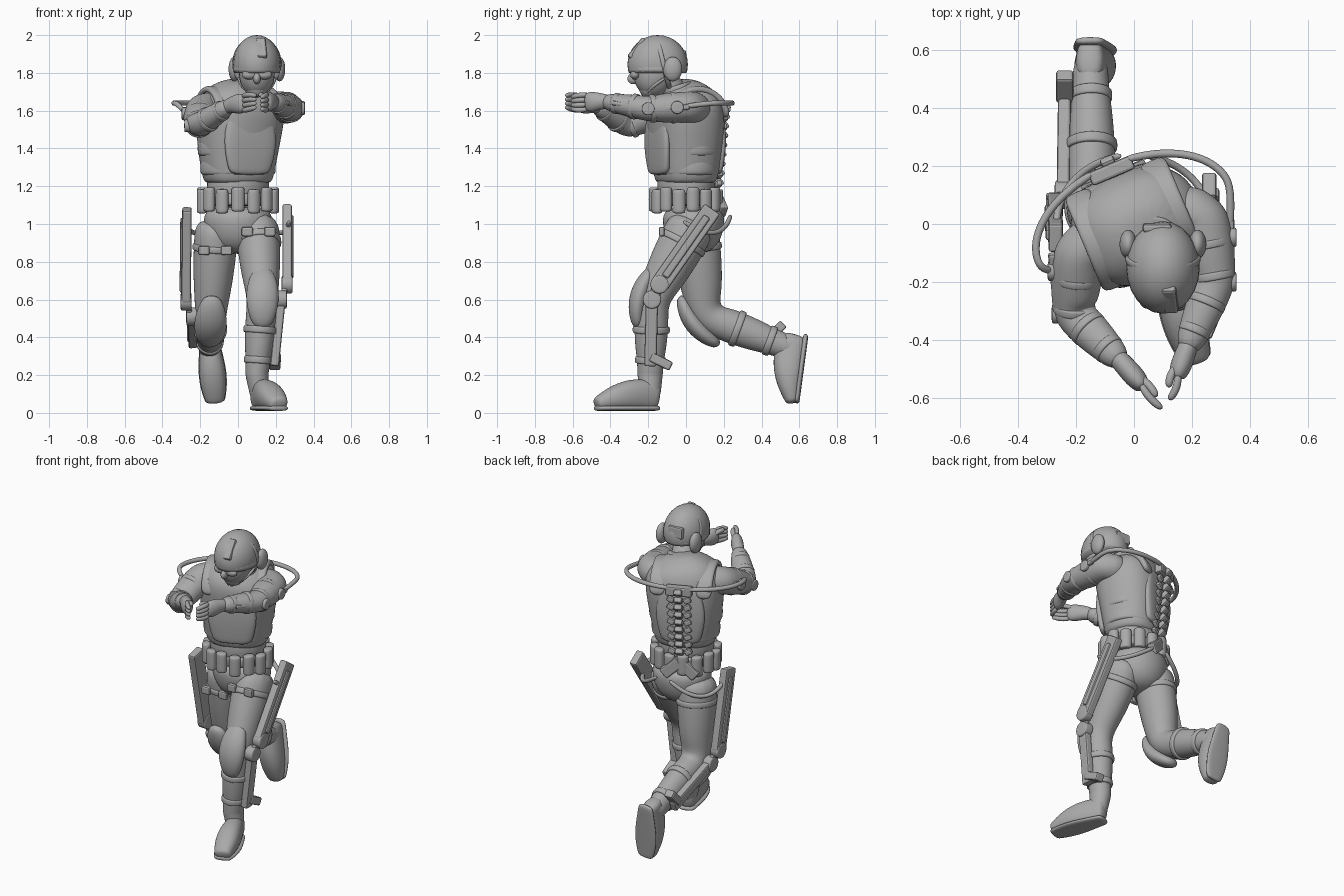
import bpy, bmesh, math
from mathutils import Vector, Matrix

start_cube = bpy.data.objects.get("Cube")
if start_cube:
    bpy.data.objects.remove(start_cube)

grey = bpy.data.materials.new("plain_grey")
grey.use_nodes = True
grey.diffuse_color = (.4, .4, .4, 1)
grey.node_tree.nodes["Principled BSDF"].inputs["Base Color"].default_value = grey.diffuse_color

RIGHTWARD, FRONTWARD, UPWARD = Vector((1, 0, 0)), Vector((0, -1, 0)), Vector((0, 0, 1))
YAW = Matrix.Rotation(.4, 3, "Z")
TORSO_SIDE = YAW @ RIGHTWARD


def finish(name, bm, smooth=True):
    """Turn a bmesh into a named, coloured object."""
    bmesh.ops.recalc_face_normals(bm, faces=bm.faces)
    mesh = bpy.data.meshes.new(name)
    bm.to_mesh(mesh)
    bm.free()
    mesh.materials.append(grey)
    for face in mesh.polygons:
        face.use_smooth = smooth
    obj = bpy.data.objects.new(name, mesh)
    bpy.context.collection.objects.link(obj)
    return obj


def frame(direction, side):
    """Axes across, outward and along a direction."""
    along = direction.normalized()
    across = (side - along * side.dot(along)).normalized()
    return across, along.cross(across), along


def loft(name, rings, side=RIGHTWARD, sides=12, power=1):
    """Smooth skin through rings of centre, half width and half depth."""
    bm = bmesh.new()
    loops = []
    for i, (centre, width, depth) in enumerate(rings):
        path = rings[min(i + 1, len(rings) - 1)][0] - rings[max(i - 1, 0)][0]
        across, outward, along = frame(path, side)
        loop = []
        for k in range(sides):
            turn = math.tau * k / sides
            c, s = (math.copysign(abs(v) ** power, v) for v in (math.cos(turn), math.sin(turn)))
            loop.append(bm.verts.new(centre + across * c * width + outward * s * depth))
        loops.append(loop)
    for low, high in zip(loops, loops[1:]):
        for k in range(sides):
            following = (k + 1) % sides
            bm.faces.new((low[k], low[following], high[following], high[k]))
    bm.faces.new(loops[0])
    bm.faces.new(loops[-1])
    finish(name, bm).modifiers.new("smooth", "SUBSURF").levels = 2


def tube(name, points, radius, side=UPWARD):
    loft(name, [(point, radius, radius) for point in points], side, sides=8)


def limb(name, joints, radii, side, bulge):
    """Limb tapering from joint to joint, with swelling muscles between."""
    rings = []
    for start, end, first, last in zip(joints, joints[1:], radii, radii[1:]):
        for step in range(4):
            t = step / 4
            radius = first + (last - first) * t + bulge * math.sin(math.pi * t)
            rings.append((start.lerp(end, t), radius, radius * 1.1))
    rings.append((joints[-1], radii[-1], radii[-1]))
    loft(name, rings, side)


def cuff(name, centre, axis, width, depth, half, side=RIGHTWARD):
    """Short band around a limb or trunk."""
    axis = axis.normalized() * half
    steps = ((-1, .93), (-.8, 1), (.8, 1), (1, .93))
    loft(name, [(centre + axis * t, width * g, depth * g) for t, g in steps], side, sides=16)


def beam(name, start, end, width, depth, side=RIGHTWARD):
    """Bevelled bar from start to end."""
    across, outward, along = frame(end - start, side)
    basis = Matrix((across * width, outward * depth, end - start)).transposed().to_4x4()
    bm = bmesh.new()
    bmesh.ops.create_cube(bm, size=1, matrix=Matrix.Translation((start + end) / 2) @ basis)
    bmesh.ops.bevel(bm, geom=bm.edges[:], offset=.01, segments=2, profile=.5, affect="EDGES")
    finish(name, bm, smooth=False)


def blob(name, centre, radii, floor=None):
    """Ellipsoid, optionally trimmed under a level."""
    bm = bmesh.new()
    shape = Matrix.Translation(centre) @ Matrix.Diagonal((*radii, 1))
    bmesh.ops.create_uvsphere(bm, u_segments=24, v_segments=16, radius=1, matrix=shape)
    if floor:
        bmesh.ops.bisect_plane(bm, geom=bm.verts[:] + bm.edges[:] + bm.faces[:],
                               plane_co=floor, plane_no=UPWARD, clear_inner=True)
        bmesh.ops.holes_fill(bm, edges=bm.edges[:])
    finish(name, bm)


def torso(x, y, z):
    """Point in the turned frame of the upper body."""
    return YAW @ Vector((x, y, z))


def trunk(name, profile, side, slimness, power=1, drift=0):
    """Upright body part from pairs of height and half width."""
    base = profile[0][0]
    rings = []
    for z, width in profile:
        rise = max(z - base - .3, 0) * drift
        rings.append((Vector((rise, -rise / 2, z)), width, width * slimness))
    loft(name, rings, side, 16, power)


# Trunk and vest
trunk("abdomen", ((1.1, .17), (1.2, .17), (1.3, .17)), TORSO_SIDE, .9)
trunk("vest", ((1.21, .17), (1.23, .19), (1.4, .22), (1.55, .24), (1.66, .23), (1.72, .16), (1.76, .08)),
      TORSO_SIDE, .84, .85, .2)
loft("pelvis", [(Vector((0, .04, z)), width, width * .9) for z, width in
                ((.84, .08), (.9, .16), (1, .19), (1.1, .18))], sides=16)
for z, width in ((1.3, .21), (1.4, .225)):
    cuff("vest_band", UPWARD * z, UPWARD, width, width * .84, .045, TORSO_SIDE)
for label, depth in (("chest_plate", -.17), ("back_plate", .16)):
    loft(label, [(torso(0, depth * (.9 + .1 * math.sin(math.pi * t)), 1.26 + t * .36),
                  .11 + .05 * math.sin(math.pi * t), .03) for t in (0, .1, .5, .9, 1)],
         TORSO_SIDE, 16, .7)
for s in (-1, 1):
    arch = [(math.pi * i / 6) for i in range(7)]
    loft("shoulder_strap", [(torso(s * .14, -.17 * math.cos(a), 1.56 + .16 * math.sin(a)), .05, .02)
                            for a in arch], TORSO_SIDE, power=.6)

# Spine of the supporting frame
for i in range(9):
    z = 1.2 + i / 20
    depth = .165 + i / 200
    beam("vertebra", torso(0, depth, z), torso(0, depth + .04, z + .03), .05, .035, TORSO_SIDE)
    for s in (-1, 1):
        beam("rib_tab", torso(s * .03, depth, z), torso(s * .07, depth, z + .02), .035, .03, UPWARD)
beam("spine_top", torso(-.08, .2, 1.62), torso(.08, .2, 1.62), .06, .05, UPWARD)

# Belt and rounded pouches
cuff("belt", UPWARD * 1.13, UPWARD, .19, .165, .035)
for i in range(14):
    turn = math.tau * (i + .5) / 14
    out = Vector((math.cos(turn), math.sin(turn), 0))
    pouch = Vector((out.x * .195, out.y * .17, 1.13 - i % 2 / 100))
    cuff("belt_pouch", pouch, UPWARD, .028, .036, .065, out)

# Head, helmet and headset
head = Vector((.1, -.15, 1.82))


def on_head(x, y, z):
    return head + Vector((x, y, z))


loft("neck", [(on_head(-.05, .11, -.16), .09, .09), (on_head(-.02, .06, -.09), .07, .07), (head, .07, .07)])
cuff("collar", on_head(-.04, .1, -.11), UPWARD + FRONTWARD / 3, .1, .09, .025)
blob("face", on_head(0, -.02, -.02), (.095, .11, .13))
loft("jaw", [(on_head(0, -.04, z), width, width) for z, width in ((-.15, .04), (-.12, .06), (-.05, .08))])
blob("nose", on_head(0, -.13, -.05), (.02, .03, .03))
blob("helmet", on_head(0, 0, .025), (.127, .16, .155), on_head(0, 0, -.02))
cuff("helmet_rim", head, UPWARD, .13, .16, .015)
cuff("headset_band", on_head(0, .03, .03), -FRONTWARD + UPWARD / 4, .134, .152, .014)
beam("front_mount", on_head(.02, -.07, .16), on_head(.03, -.15, .06), .05, .03)
beam("rear_panel", on_head(-.02, .14, .03), on_head(-.02, .135, .1), .1, .03)
for s in (-1, 1):
    blob("ear_cup", on_head(s * .12, .08, 0), (.03, .05, .065))
    blob("goggle_lens", on_head(s * .04, -.12, -.03), (.04, .025, .025))
    tube("chin_strap", [on_head(s * .1, .05, -.04), on_head(s * .08, -.04, -.1), on_head(0, -.08, -.15)], .01)

# Arms, hands and their links
for label, s, chest, shoulder, elbow, wrist, tip in (
        ("left", 1, (.15, .05, 1.61), (.24, .02, 1.62), (.28, -.2, 1.61), (.18, -.44, 1.65), (.12, -.61, 1.64)),
        ("right", -1, (-.1, -.04, 1.61), (-.19, -.1, 1.61), (-.21, -.31, 1.52), (-.04, -.48, 1.63), (.1, -.64, 1.65))):
    chest, shoulder, elbow, wrist, tip = map(Vector, (chest, shoulder, elbow, wrist, tip))
    out = RIGHTWARD * s
    limb(label + "_arm", (chest, shoulder, elbow, wrist), (.08, .085, .068, .04), UPWARD, .006)
    for start, end, t, size in ((shoulder, elbow, .4, .086), (shoulder, elbow, .9, .077),
                                (elbow, wrist, .3, .07), (elbow, wrist, .7, .057)):
        cuff(label + "_arm_cuff", start.lerp(end, t), end - start, size, size, .016, UPWARD)
    upper, lower = shoulder + out * .09, elbow + out * .05
    beam(label + "_arm_bar", upper, lower, .035, .03)
    beam(label + "_forearm_bar", lower, elbow.lerp(wrist, .8) + out * .05, .035, .025)
    for t in (.3, 1):
        cuff(label + "_arm_joint", upper.lerp(lower, t), out, .035, .035, .025, UPWARD)
    palm = wrist.lerp(tip, .45)
    middle = palm.lerp(tip, .55) + out * .015
    loft(label + "_palm", [(elbow.lerp(wrist, .85), .04, .036), (wrist, .042, .036),
                           (wrist.lerp(palm, .6), .055, .04), (palm, .055, .034),
                           (palm.lerp(middle, .4), .04, .022)], UPWARD)
    for i in range(4):
        lift = UPWARD * (i - 1.5) / 40
        tube(label + "_finger", [palm + lift, middle + lift * 1.1, tip + lift * .8], .015)
    bend = UPWARD * .04 - out * .03
    tube(label + "_thumb", [wrist.lerp(palm, .4), palm + bend, middle + bend], .016)

    # Cables swinging round the shoulder and the hip
    sweep = [.15 + i / 4 for i in range(7)]
    tube(label + "_shoulder_cable", [torso(s * .36 * math.sin(a), .22 * math.cos(a), 1.64) for a in sweep]
         + [upper.lerp(lower, .3)], .015)
    tube(label + "_hip_cable", [Vector((s * .27 * math.sin(a), .24 * math.cos(a), 1.08 - .13 * math.sin(a * 1.6)))
                                for a in sweep], .014)
    beam(label + "_hip_wing", torso(0, .17, 1.15), torso(s * .1, .17, 1.06), .07, .05, UPWARD)

# Legs with pads, boots and struts
for label, s, hip, knee, ankle, heel, toe, rise in (
        ("left", 1, (.1, .05, 1.03), (.13, -.18, .6), (.1, -.19, .2), (.1, -.14, .01), (.22, -.48, .01), UPWARD),
        ("right", -1, (-.11, .04, 1.03), (-.145, .1, .51), (-.15, .53, .35), (-.155, .65, .42), (-.12, .6, .05),
         FRONTWARD)):
    hip, knee, ankle, heel, toe = map(Vector, (hip, knee, ankle, heel, toe))
    out = RIGHTWARD * s
    thigh, shin = (knee - hip).normalized(), (ankle - knee).normalized()
    limb(label + "_leg", (hip, knee, ankle), (.12, .083, .057), RIGHTWARD, .013)
    for start, end, t, size in ((hip, knee, .3, .124), (knee, ankle, .4, .092), (knee, ankle, .8, .076)):
        cuff(label + "_leg_strap", start.lerp(end, t), end - start, size, size * 1.1, .02)
    for t in (-.06, .06):
        buckle = hip.lerp(knee, .3) + RIGHTWARD * t + RIGHTWARD.cross(thigh) * -.125
        beam(label + "_strap_buckle", buckle - out * .03, buckle + out * .03, .05, .03, UPWARD)

    # Knee pad curving over the joint
    down = (thigh + shin).normalized()
    front = down.cross(RIGHTWARD)
    loft(label + "_knee_pad", [(knee + down * t * .085 + front * (.072 - .01 * t * t),
                                .093 - .012 * t * t, .055 - .007 * t * t) for t in range(-2, 3)])

    # Boot, sole and shaft
    boot, sole = [], []
    for t in (0, .15, .35, .55, .75, .92, 1):
        ground = heel.lerp(toe, t)
        height = .025 + .05 * math.cos(t * 1.4) + .02 * math.sin(math.pi * t)
        width = .047 + .028 * math.sin(math.pi * t ** 1.4)
        boot.append((ground + rise * height, width, height))
        sole.append((ground + rise * .015, width + .003, .015))
    loft(label + "_boot", boot, power=.85)
    loft(label + "_sole", sole, power=.7)
    limb(label + "_boot_shaft", (knee.lerp(ankle, .8), ankle, heel.lerp(toe, .15) + rise * .07),
         (.068, .063, .052), RIGHTWARD, 0)

    # Struts beside thigh and calf, joined by hinges
    top = hip + Vector((s * .16, s * .09, .05))
    bottom = knee + Vector((s * .13, s * .04, .08))
    hinge = knee + out * .1
    end = knee.lerp(ankle, .88) + out * .09
    rail = out * .025
    beam(label + "_thigh_strut", top, bottom, .05, .1)
    beam(label + "_strut_rail", top.lerp(bottom, .1) + rail, top.lerp(bottom, .9) + rail, .02, .04)
    beam(label + "_knee_link", bottom, hinge, .03, .06)
    beam(label + "_calf_strut", hinge, end, .045, .065)
    beam(label + "_calf_bracket", end - shin * .05, end + RIGHTWARD.cross(shin) * .11, .06, .05)
    for centre in (bottom, hinge):
        cuff(label + "_strut_hinge", centre, out, .05, .05, .03, UPWARD)
